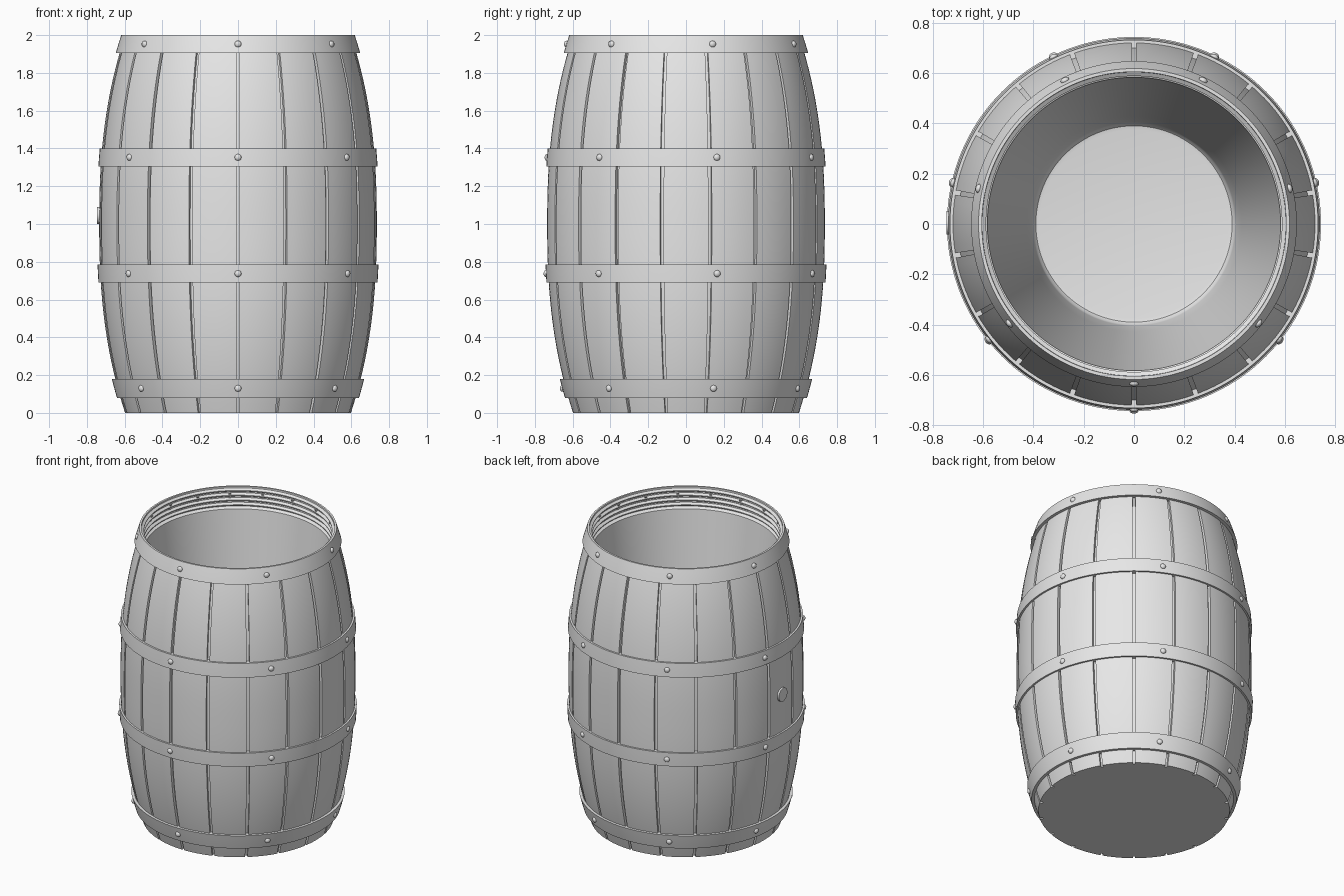
import bpy
import bmesh
from math import sin, cos, pi, tau, radians
from mathutils import Matrix

STAVES = 18
BOLTS = 7

default_cube = bpy.data.objects.get("Cube")
if default_cube:
    bpy.data.objects.remove(default_cube, do_unlink=True)

grey = bpy.data.materials.new("plain_grey")
grey.use_nodes = True
grey.diffuse_color = (0.8, 0.8, 0.8, 1)
grey.node_tree.nodes["Principled BSDF"].inputs["Base Color"].default_value = (0.8, 0.8, 0.8, 1)


def barrel_radius(z):
    """Outer radius of the bulging barrel wall."""
    return 0.735 - 0.137 * abs(z - 1) ** 2.4


def finish(name, bm):
    bmesh.ops.recalc_face_normals(bm, faces=bm.faces)
    mesh = bpy.data.meshes.new(name)
    bm.to_mesh(mesh)
    bm.free()
    mesh.materials.append(grey)
    obj = bpy.data.objects.new(name, mesh)
    bpy.context.collection.objects.link(obj)
    bpy.ops.object.select_all(action="DESELECT")
    obj.select_set(True)
    bpy.context.view_layer.objects.active = obj
    bpy.ops.object.shade_smooth_by_angle(angle=radians(30))
    return obj


def loft(bm, rings, closed=False):
    """Bridge successive rings of points with quads."""
    loops = [[bm.verts.new(p) for p in ring] for ring in rings]
    pairs = list(zip(loops, loops[1:]))
    if closed:
        pairs.append((loops[-1], loops[0]))
    for low, high in pairs:
        for i in range(len(low)):
            j = (i + 1) % len(low)
            bm.faces.new((low[i], low[j], high[j], high[i]))
    return loops


def lathe_ring(r, z, segments=144):
    return [(r * sin(tau * i / segments), -r * cos(tau * i / segments), z)
            for i in range(segments)]


# Barrel wall: staves separated by narrow sunken grooves
def stave_ring(z, half_gap=0.0125, depth=0.02, steps=7):
    r = barrel_radius(z)
    pitch = tau / STAVES
    points = []
    for s in range(STAVES):
        start = s * pitch
        section = [(start - half_gap, r - depth), (start + half_gap, r - depth)]
        span = pitch - 2 * half_gap
        section += [(start + half_gap + span * k / steps, r) for k in range(steps + 1)]
        points += [(q * sin(a), -q * cos(a), z) for a, q in section]
    return points


bm = bmesh.new()
loops = loft(bm, [stave_ring(1.96 * i / 40) for i in range(41)])
bm.faces.new(list(reversed(loops[0])))
finish("barrel_staves", bm)

# Hollow inside: threaded mouth, tapering wall and flat floor
profile = [(0.605, 2.0)]
for k in range(4):
    z = 1.99 - 0.033 * k
    profile += [(0.604, z), (0.588, z - 0.010), (0.588, z - 0.015), (0.604, z - 0.025)]
profile += [(0.604, 1.865), (0.583, 1.855)]
profile += [(0.583 - 0.178 * t / 8, 1.855 - 1.7 * t / 8) for t in range(1, 9)]
profile += [(0.400, 0.135), (0.390, 0.123), (0.375, 0.12)]
bm = bmesh.new()
loops = loft(bm, [lathe_ring(r, z) for r, z in profile])
bm.faces.new(loops[-1])
# Open surface: make the faces look toward the hollow
finish("inner_wall", bm)
inner = bpy.data.objects["inner_wall"].data
floor = max(inner.polygons, key=lambda f: f.area)
if floor.normal.z < 0:
    inner.flip_normals()

# Hoops with evenly spaced domed rivets
hoops = {
    "bottom_hoop": (0.08, 0.18, 0.018),
    "lower_hoop": (0.69, 0.785, 0.012),
    "upper_hoop": (1.305, 1.40, 0.012),
    "top_hoop": (1.905, 2.0, 0.020),
}
for name, (z0, z1, lift) in hoops.items():
    heights = [z0 + (z1 - z0) * k / 4 for k in range(5)]
    outside = [(barrel_radius(z) + lift, z) for z in heights]
    if name == "top_hoop":
        inside = [(0.605, z1), (0.605, z0)]
    else:
        inside = [(barrel_radius(z) - 0.03, z) for z in (z1, z0)]
    bm = bmesh.new()
    loft(bm, [lathe_ring(r, z) for r, z in outside + inside], closed=True)
    finish(name, bm)

    middle = (z0 + z1) / 2
    bm = bmesh.new()
    for b in range(BOLTS):
        place = (Matrix.Rotation(tau * b / BOLTS, 4, "Z")
                 @ Matrix.Translation((0, -barrel_radius(middle) - lift, middle))
                 @ Matrix.Diagonal((1, 0.7, 1, 1))
                 @ Matrix.Rotation(pi / 2, 4, "X"))
        bmesh.ops.create_uvsphere(bm, u_segments=16, v_segments=10, radius=0.018, matrix=place)
    finish(name + "_rivets", bm)

# Round bung plug on the side
bm = bmesh.new()
bmesh.ops.create_cone(bm, cap_ends=True, segments=40, radius1=0.046, radius2=0.046, depth=0.04,
                      matrix=Matrix.Translation((-0.726, 0.005, 1.045)) @ Matrix.Rotation(pi / 2, 4, "Y"))
finish("bung_plug", bm)
